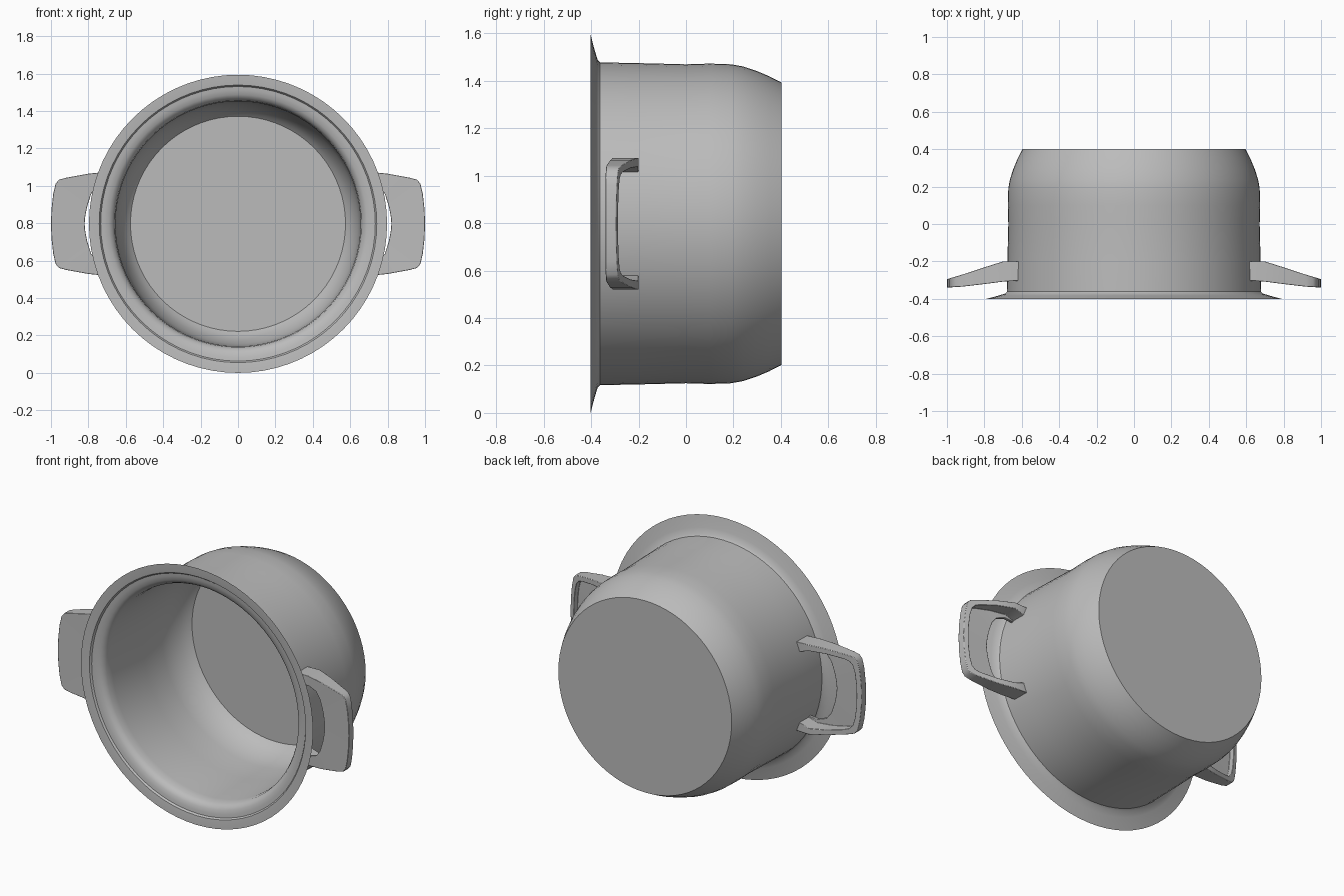
import bpy, bmesh, math

if "Cube" in bpy.data.objects:
    bpy.data.objects.remove(bpy.data.objects["Cube"])

CZ = 0.797   # height of the pot axis
SEG = 72

metal = bpy.data.materials.new("brushed grey metal")
metal.diffuse_color = (0.5, 0.5, 0.5, 1)
metal.use_nodes = True
metal.node_tree.nodes["Principled BSDF"].inputs["Base Color"].default_value = metal.diffuse_color


def finish(bm, name, angle):
    bmesh.ops.recalc_face_normals(bm, faces=bm.faces)
    me = bpy.data.meshes.new(name)
    bm.to_mesh(me)
    bm.free()
    ob = bpy.data.objects.new(name, me)
    me.materials.append(metal)
    bpy.context.collection.objects.link(ob)
    bpy.ops.object.select_all(action='DESELECT')
    ob.select_set(True)
    bpy.context.view_layer.objects.active = ob
    bpy.ops.object.shade_smooth_by_angle(angle=math.radians(angle))
    return ob


def interp(x, table):
    """Piecewise linear lookup."""
    if x <= table[0][0]:
        return table[0][1]
    for (x0, y0), (x1, y1) in zip(table, table[1:]):
        if x <= x1:
            return y0 + (y1 - y0) * (x - x0) / (x1 - x0)
    return table[-1][1]


# Pot shell lying on its side: (radius, y) from outer base, over the rim, to inner floor
profile = [(0.595, 0.402), (0.622, 0.35), (0.645, 0.295), (0.663, 0.24), (0.672, 0.19),
           (0.675, 0.10), (0.672, 0.0), (0.677, -0.2), (0.680, -0.362),
           (0.690, -0.372), (0.725, -0.383), (0.765, -0.394), (0.797, -0.402),
           (0.765, -0.400), (0.742, -0.397), (0.734, -0.386), (0.715, -0.384),
           (0.690, -0.378), (0.672, -0.366), (0.660, -0.345), (0.655, -0.30), (0.652, 0.0),
           (0.650, 0.18), (0.640, 0.25), (0.618, 0.31), (0.595, 0.35), (0.575, 0.37)]
bm = bmesh.new()
rings = []
for r, y in profile:
    rings.append([bm.verts.new((r * math.cos(2 * math.pi * i / SEG), y,
                                CZ + r * math.sin(2 * math.pi * i / SEG))) for i in range(SEG)])
for a, b in zip(rings, rings[1:]):
    for i in range(SEG):
        j = (i + 1) % SEG
        bm.faces.new((a[i], a[j], b[j], b[i]))
bm.faces.new(rings[0])
bm.faces.new(rings[-1])
finish(bm, "pot_shell", 35)

# Handles: plan curves (x, z offset) for outer edge, lip inside and grip opening
outer = [(0.61, 0.275), (0.70, 0.278), (0.80, 0.268), (0.92, 0.246), (0.957, 0.236),
         (0.975, 0.215), (0.988, 0.16), (0.997, 0.08), (1.0, 0)]
lip = [(0.63, 0.215), (0.70, 0.240), (0.80, 0.235), (0.90, 0.218), (0.93, 0.207),
       (0.948, 0.185), (0.96, 0.14), (0.968, 0.07), (0.97, 0)]
opening = [(0.632, 0.21), (0.70, 0.218), (0.755, 0.20), (0.785, 0.16), (0.798, 0.12),
           (0.807, 0.09), (0.813, 0.06), (0.818, 0.03), (0.82, 0)]
front_y = [(0.6, -0.302), (0.7, -0.308), (0.9, -0.334), (1.0, -0.34)]
back_y = [(0.7, -0.20), (0.76, -0.217), (0.85, -0.25), (0.95, -0.28), (1.0, -0.295)]


def mirrored(half):
    return half + [(x, -z) for x, z in reversed(half[:-1])]


def handle(name, side):
    bm = bmesh.new()
    rows = []
    for p, q, h in zip(mirrored(outer), mirrored(lip), mirrored(opening)):
        section = [(p, interp(p[0], front_y)), (h, interp(h[0], front_y)),
                   (h, interp(h[0], front_y) + 0.018), (q, interp(q[0], front_y) + 0.018),
                   (q, interp(q[0], back_y)), (p, interp(p[0], back_y))]
        rows.append([bm.verts.new((side * c[0], y, CZ + c[1])) for c, y in section])
    for a, b in zip(rows, rows[1:]):
        for i in range(6):
            j = (i + 1) % 6
            bm.faces.new((a[i], a[j], b[j], b[i]))
    bm.faces.new(rows[0])
    bm.faces.new(rows[-1])
    ob = finish(bm, name, 40)
    # softened edges
    bev = ob.modifiers.new("soft_edges", 'BEVEL')
    bev.width = 0.006
    bev.segments = 2
    bev.limit_method = 'ANGLE'
    bev.angle_limit = math.radians(50)


handle("right_handle", 1)
handle("left_handle", -1)
